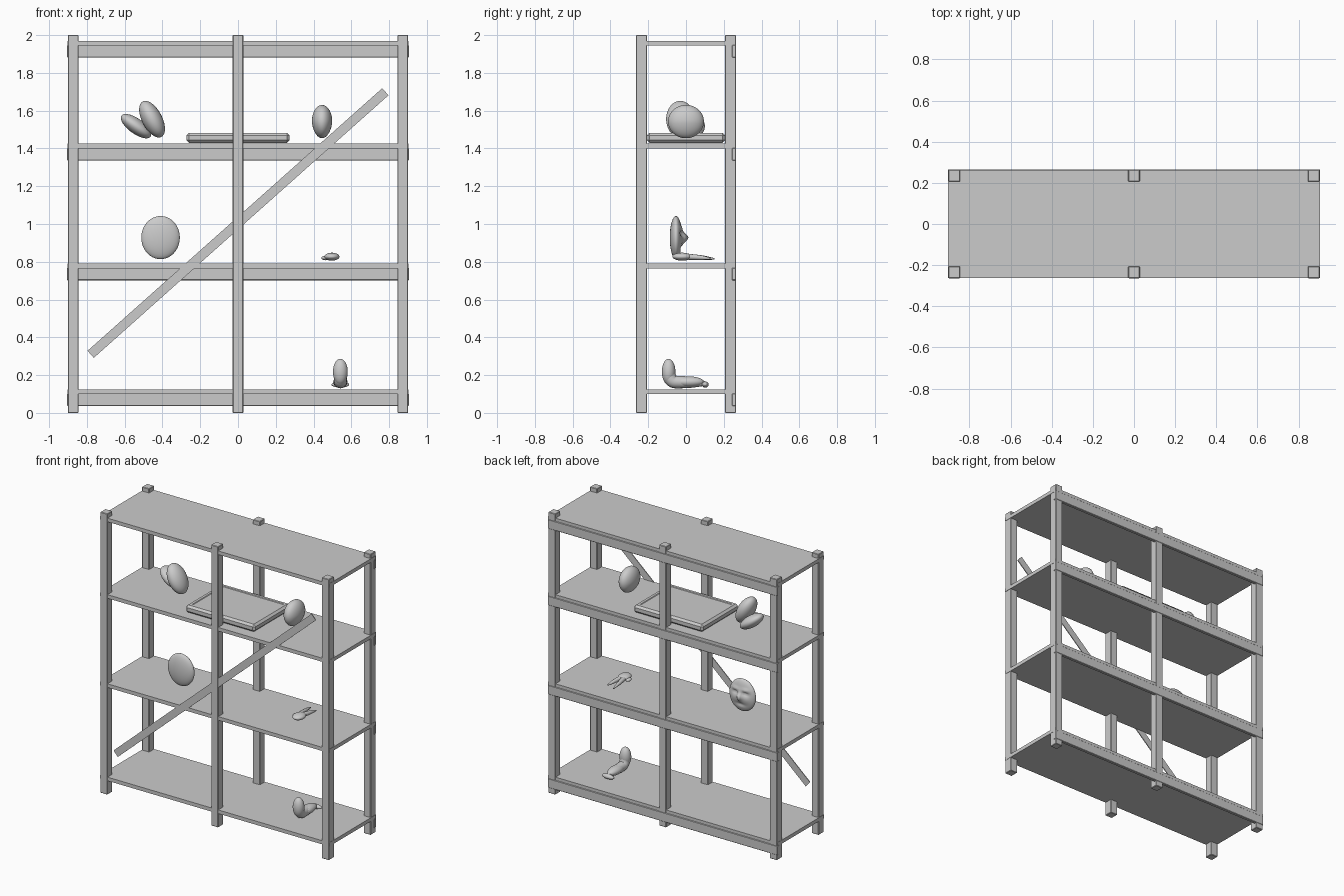
import bpy, bmesh
from math import radians, exp, hypot, atan2
from mathutils import Matrix

if "Cube" in bpy.data.objects:
    bpy.data.objects.remove(bpy.data.objects["Cube"])


def add_mesh(name, bm, smooth=False):
    me = bpy.data.meshes.new(name)
    bm.to_mesh(me)
    bm.free()
    ob = bpy.data.objects.new(name, me)
    bpy.context.collection.objects.link(ob)
    if smooth:
        for p in me.polygons:
            p.use_smooth = True
    return ob


def box(name, lo, hi, bevel=0.0, rot_y=0.0):
    size = [b - a for a, b in zip(lo, hi)]
    mid = [(a + b) / 2 for a, b in zip(lo, hi)]
    bm = bmesh.new()
    bmesh.ops.create_cube(bm, size=1, matrix=Matrix.Diagonal((*size, 1)))
    if bevel:
        bmesh.ops.bevel(bm, geom=bm.edges[:], offset=bevel, segments=1, affect='EDGES')
    ob = add_mesh(name, bm)
    ob.location = mid
    ob.rotation_euler = (0, rot_y, 0)
    return ob


def blob(name, loc, half, rot=(0, 0, 0), shape=None):
    # Smooth ellipsoid, optionally reshaped in its unit-sphere space
    bm = bmesh.new()
    bmesh.ops.create_uvsphere(bm, u_segments=48, v_segments=32, radius=1)
    if shape:
        for v in bm.verts:
            shape(v.co)
    for v in bm.verts:
        v.co = [c * h for c, h in zip(v.co, half)]
    ob = add_mesh(name, bm, True)
    ob.location = loc
    ob.rotation_euler = [radians(a) for a in rot]
    return ob


def tube(name, pts):
    # Smooth tapering limb from (x, y, z, radius) points
    cu = bpy.data.curves.new(name, 'CURVE')
    cu.dimensions = '3D'
    cu.bevel_depth = 1
    cu.bevel_resolution = 6
    cu.use_fill_caps = True
    sp = cu.splines.new('NURBS')
    sp.points.add(len(pts) - 1)
    for p, (x, y, z, r) in zip(sp.points, pts):
        p.co = (x, y, z, 1)
        p.radius = r
    sp.use_endpoint_u = True
    sp.order_u = 3
    sp.resolution_u = 8
    ob = bpy.data.objects.new(name, cu)
    bpy.context.collection.objects.link(ob)
    return ob


# Six upright posts
for x in (-0.873, 0, 0.873):
    for side, y in (("front", -0.235), ("back", 0.235)):
        box(side + "_post", (x - 0.028, y - 0.029, 0), (x + 0.028, y + 0.029, 2), 0.003)

# Shelf boards, each with a rail under its back edge
for top in (0.125, 0.79, 1.425, 1.97):
    box("shelf_board", (-0.903, -0.262, top - 0.026), (0.903, 0.262, top))
    box("back_rail", (-0.905, 0.243, top - 0.088), (0.905, 0.266, top - 0.022), 0.003)

# Thin diagonal brace across the front
half = hypot(1.56, 1.39) / 2
box("diagonal_brace", (-half, -0.263, 0.98), (half, -0.257, 1.03), rot_y=-atan2(1.39, 1.56))

# Flat tray: bevelled border bars round a panel
tz0, tz1 = 1.43, 1.483
for s in (-1, 1):
    box("tray_long_border", (-0.273, s * 0.183 - 0.023, tz0), (0.273, s * 0.183 + 0.023, tz1), 0.014)
    box("tray_short_border", (s * 0.25 - 0.023, -0.206, tz0), (s * 0.25 + 0.023, 0.206, tz1), 0.014)
box("tray_panel", (-0.25, -0.185, tz0 + 0.005), (0.25, 0.185, tz1 - 0.004))

# Pair of tilted pods
blob("large_pod", (-0.455, -0.03, 1.555), (0.053, 0.075, 0.106), (0, -28, 0))
blob("small_pod", (-0.54, 0.03, 1.518), (0.04, 0.07, 0.095), (0, -54, 0))


# Upright rounded shell, narrower towards its base
def taper(co):
    co.x *= 1 + 0.12 * co.z if co.z < 0 else 1


blob("round_shell", (0.445, 0, 1.542), (0.054, 0.095, 0.088), shape=taper)


# Face mask looking to the back: nose, brows and cheeks raised, eyes and mouth sunk
def face(co):
    if co.y <= 0.05:
        return
    x, z = co.x, co.z

    def hump(cx, cz, wx, wz):
        return exp(-((x - cx) / wx) ** 2 - ((z - cz) / wz) ** 2)

    d = 1.0 * hump(0, 0, 0.14, 0.24) - 0.28 * hump(0, -0.5, 0.3, 0.08)
    for s in (-1, 1):
        d += 0.25 * hump(s * 0.38, 0.42, 0.26, 0.09)
        d -= 0.4 * hump(s * 0.38, 0.2, 0.22, 0.1)
        d += 0.15 * hump(s * 0.45, -0.15, 0.25, 0.22)
    co.y += d * min(1, co.y * 2)


blob("face_mask", (-0.41, -0.053, 0.928), (0.102, 0.033, 0.114), shape=face)

# Small two-pronged figure lying on the middle shelf
blob("prong_body", (0.497, -0.02, 0.827), (0.04, 0.052, 0.021))
tube("long_prong", [(0.485, 0.0, 0.827, 0.016), (0.475, 0.06, 0.824, 0.014),
                    (0.47, 0.11, 0.82, 0.01), (0.465, 0.15, 0.815, 0.004)])
tube("short_prong", [(0.505, 0.0, 0.827, 0.016), (0.515, 0.06, 0.824, 0.014),
                     (0.52, 0.1, 0.82, 0.01), (0.525, 0.13, 0.817, 0.004)])
blob("prong_knob", (0.462, -0.01, 0.82), (0.02, 0.025, 0.012))

# Bent limb-shaped figure on the bottom shelf with a wide tip
blob("limb_upright", (0.542, -0.092, 0.218), (0.039, 0.036, 0.068))
tube("limb_bend", [(0.542, -0.092, 0.23, 0.034), (0.542, -0.09, 0.165, 0.035),
                   (0.542, -0.02, 0.162, 0.032), (0.542, 0.04, 0.163, 0.03),
                   (0.542, 0.1, 0.155, 0.012)])
blob("limb_foot", (0.542, 0.015, 0.164), (0.038, 0.08, 0.029))
blob("limb_tip", (0.542, 0.102, 0.15), (0.047, 0.018, 0.016))
